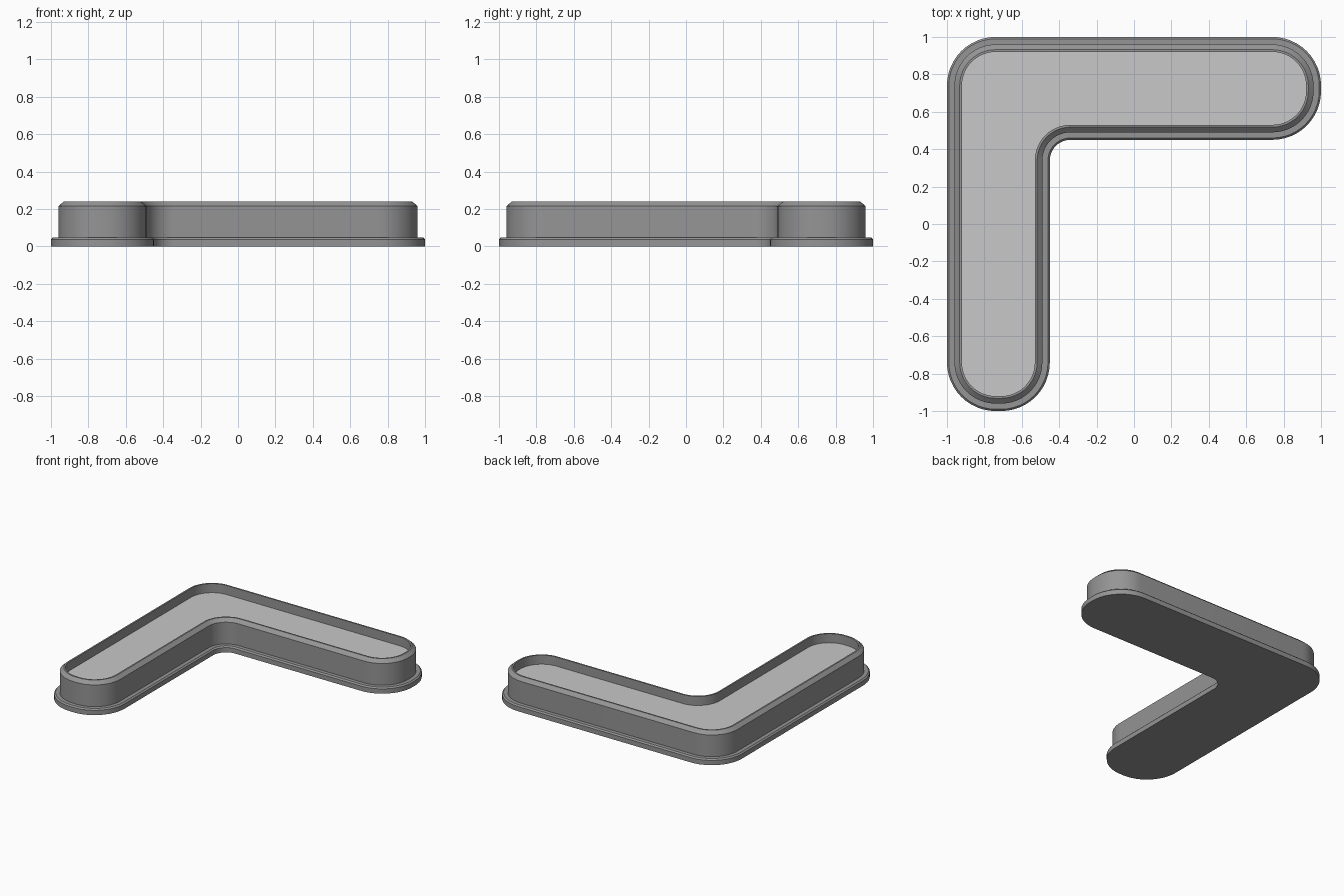
import bpy, bmesh, math

cube = bpy.data.objects.get("Cube")
if cube:
    bpy.data.objects.remove(cube, do_unlink=True)


def make_material(name, grey):
    mat = bpy.data.materials.new(name)
    mat.use_nodes = True
    colour = (grey, grey, grey, 1)
    mat.diffuse_color = colour
    mat.node_tree.nodes["Principled BSDF"].inputs["Base Color"].default_value = colour
    return mat


dark = make_material("mid grey", 0.3)
light = make_material("light grey", 0.58)

# L outline corners: arc centre, start angle, turn (concave corner turns back)
R_OUT, R_IN, STEPS = 0.26, 0.11, 12
CORNERS = [
    (-0.74, -0.74, 180, 90), (-0.71, -0.74, 270, 90),
    (-0.34, 0.34, 180, -90),
    (0.74, 0.71, 270, 90), (0.74, 0.74, 0, 90), (-0.74, 0.74, 90, 90),
]


def outline(inset):
    """Rounded L outline, moved inward by inset."""
    points = []
    for cx, cy, start, turn in CORNERS:
        radius = R_OUT - inset if turn > 0 else R_IN + inset
        for i in range(STEPS + 1):
            a = math.radians(start + turn * i / STEPS)
            points.append((cx + radius * math.cos(a), cy + radius * math.sin(a)))
    return points


def build(name, profile, mat, cap_bottom=False, cap_top=False):
    """Sweep an (inset, height) profile around the L outline."""
    bm = bmesh.new()
    rings = [[bm.verts.new((x, y, z)) for x, y in outline(d)] for d, z in profile]
    for low, high in zip(rings, rings[1:]):
        for i in range(len(low)):
            j = (i + 1) % len(low)
            bm.faces.new((low[i], low[j], high[j], high[i]))
    if cap_bottom:
        bm.faces.new(rings[0][::-1])
    if cap_top:
        bm.faces.new(rings[-1])
    mesh = bpy.data.meshes.new(name)
    bm.to_mesh(mesh)
    bm.free()
    mesh.materials.append(mat)
    obj = bpy.data.objects.new(name, mesh)
    bpy.context.collection.objects.link(obj)
    bpy.ops.object.select_all(action="DESELECT")
    obj.select_set(True)
    bpy.context.view_layer.objects.active = obj
    bpy.ops.object.shade_smooth_by_angle(angle=math.radians(30))
    return obj


FLOOR = 0.17

# Flange, wall, chamfered rim and inner wall in one sweep
build("tray_body", [(0, 0), (0, 0.037), (0.01, 0.047), (0.04, 0.047),
                    (0.04, 0.215), (0.068, 0.24), (0.08, 0.24), (0.08, FLOOR)],
      dark, cap_bottom=True)

# Recessed light floor
build("tray_floor", [(0.08, FLOOR)], light, cap_top=True)
